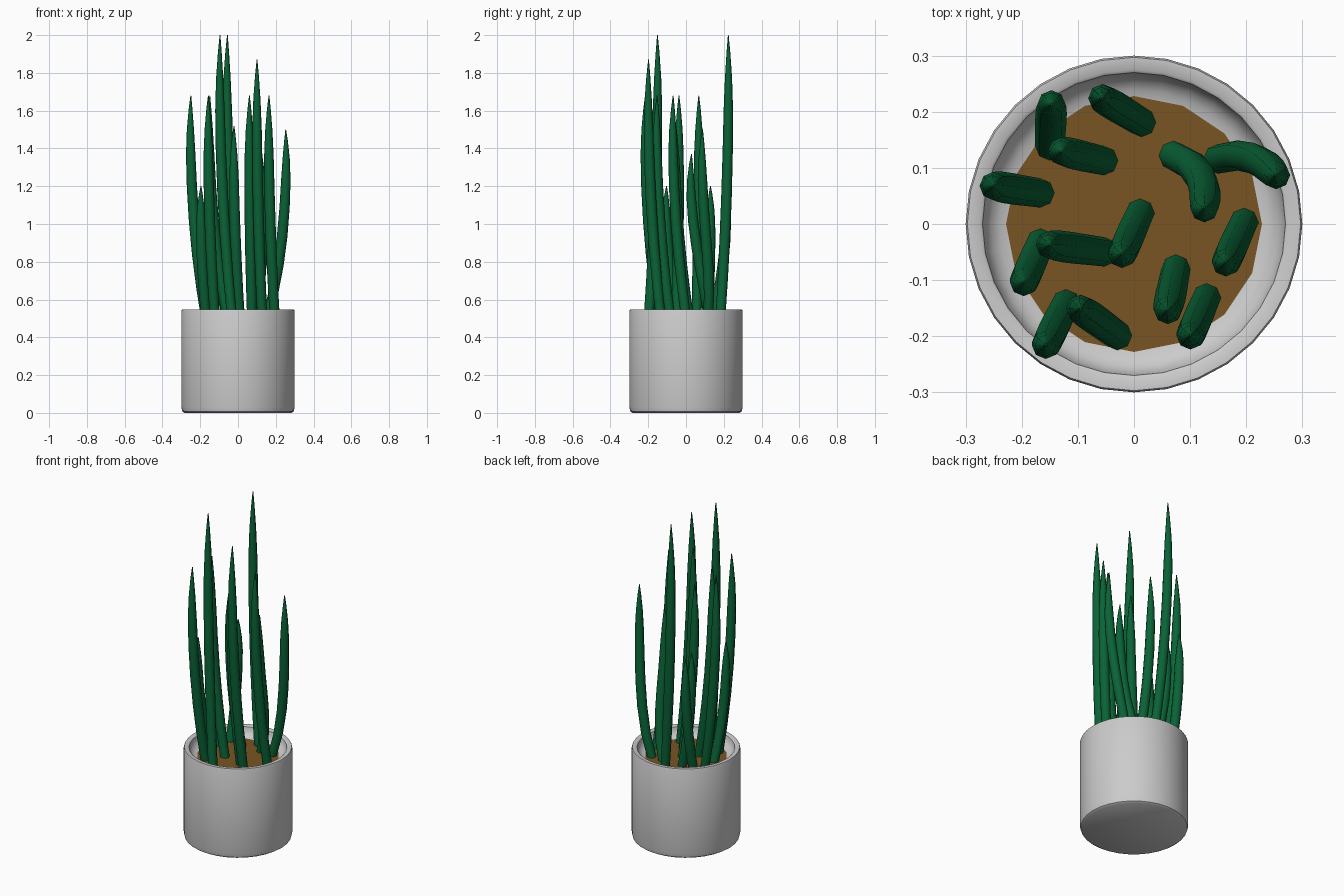
import bpy, math
from mathutils import Vector

if "Cube" in bpy.data.objects:
    bpy.data.objects.remove(bpy.data.objects["Cube"])


def material(name, rgb):
    m = bpy.data.materials.new(name)
    m.diffuse_color = (*rgb, 1)
    m.use_nodes = True
    m.node_tree.nodes["Principled BSDF"].inputs["Base Color"].default_value = m.diffuse_color
    return m


def mesh_object(name, verts, faces, mat=None, angle=40):
    me = bpy.data.meshes.new(name)
    me.from_pydata(verts, [], faces)
    ob = bpy.data.objects.new(name, me)
    bpy.context.collection.objects.link(ob)
    if mat:
        me.materials.append(mat)
    bpy.ops.object.select_all(action='DESELECT')
    ob.select_set(True)
    bpy.context.view_layer.objects.active = ob
    bpy.ops.object.shade_smooth_by_angle(angle=math.radians(angle))
    return ob


def skin(rings, n):
    """Bridge stacked rings of n points and cap both ends."""
    verts = [p for r in rings for p in r]
    faces = [tuple(reversed(range(n)))]
    for i in range(len(rings) - 1):
        for j in range(n):
            k = (j + 1) % n
            faces.append((i * n + j, i * n + k, (i + 1) * n + k, (i + 1) * n + j))
    faces.append(tuple(range((len(rings) - 1) * n, len(rings) * n)))
    return verts, faces


def ring(c, r, n):
    return [(c[0] + r * math.cos(2 * math.pi * j / n),
             c[1] + r * math.sin(2 * math.pi * j / n), c[2]) for j in range(n)]


green = material("leaf_green", (0.003, 0.125, 0.038))
brown = material("soil_brown", (0.19, 0.09, 0.016))

# Pot: outer wall, rim, then rounded bowl inside
pot_profile = [(0.283, 0), (0.295, 0.008), (0.30, 0.03), (0.30, 0.54), (0.297, 0.547),
               (0.275, 0.547), (0.27, 0.543), (0.266, 0.52), (0.255, 0.502),
               (0.24, 0.492), (0.215, 0.485)]
mesh_object("pot", *skin([ring((0, 0, z), r, 32) for r, z in pot_profile], 32))

# Soil disc
mesh_object("soil", *skin([ring((0, 0, z), r, 16) for r, z in [(0.215, 0.47), (0.228, 0.49)]], 16), brown)

# Leaves: base x, base y, tip x, tip y, tip height, sideways bow
leaves = [
    (-0.15, 0.135, -0.147, 0.215, 1.20, 0), (-0.05, 0.112, -0.13, 0.13, 1.20, 0),
    (-0.165, 0.055, -0.252, 0.068, 1.68, 0), (0.015, 0.18, -0.058, 0.225, 2.0, 0),
    (0.065, 0.125, 0.125, 0.025, 1.37, 0.025), (0.145, 0.115, 0.255, 0.085, 1.50, 0.02),
    (0.197, 0.005, 0.163, -0.07, 1.68, 0), (0.012, 0.022, -0.022, -0.055, 1.52, 0),
    (-0.165, -0.03, -0.197, -0.105, 1.20, 0), (-0.05, -0.05, -0.152, -0.037, 1.68, 0),
    (-0.12, -0.14, -0.158, -0.217, 1.68, 0), (-0.028, -0.2, -0.097, -0.15, 2.0, 0),
    (0.075, -0.078, 0.06, -0.155, 1.68, 0), (0.13, -0.13, 0.1, -0.2, 1.87, 0),
]
stations = [(0, 0.026), (0.15, 0.027), (0.3, 0.028), (0.45, 0.028), (0.6, 0.027),
            (0.74, 0.025), (0.85, 0.019), (0.94, 0.010), (1, 0.002)]
z0 = 0.47
for i, (bx, by, tx, ty, top, bow) in enumerate(leaves):
    d = Vector((tx - bx, ty - by))
    side = Vector((-d.y, d.x)).normalized()
    rings = []
    for t, r in stations:
        f = 1 - (1 - t / 0.86) ** 2          # leans out, then straightens
        p = Vector((bx, by)) + d * f + side * bow * 4 * f * (1 - f)
        rings.append(ring((p.x, p.y, z0 + (top - z0) * t), r, 8))
    mesh_object(f"leaf_{i + 1:02d}", *skin(rings, 8), green, 50)
